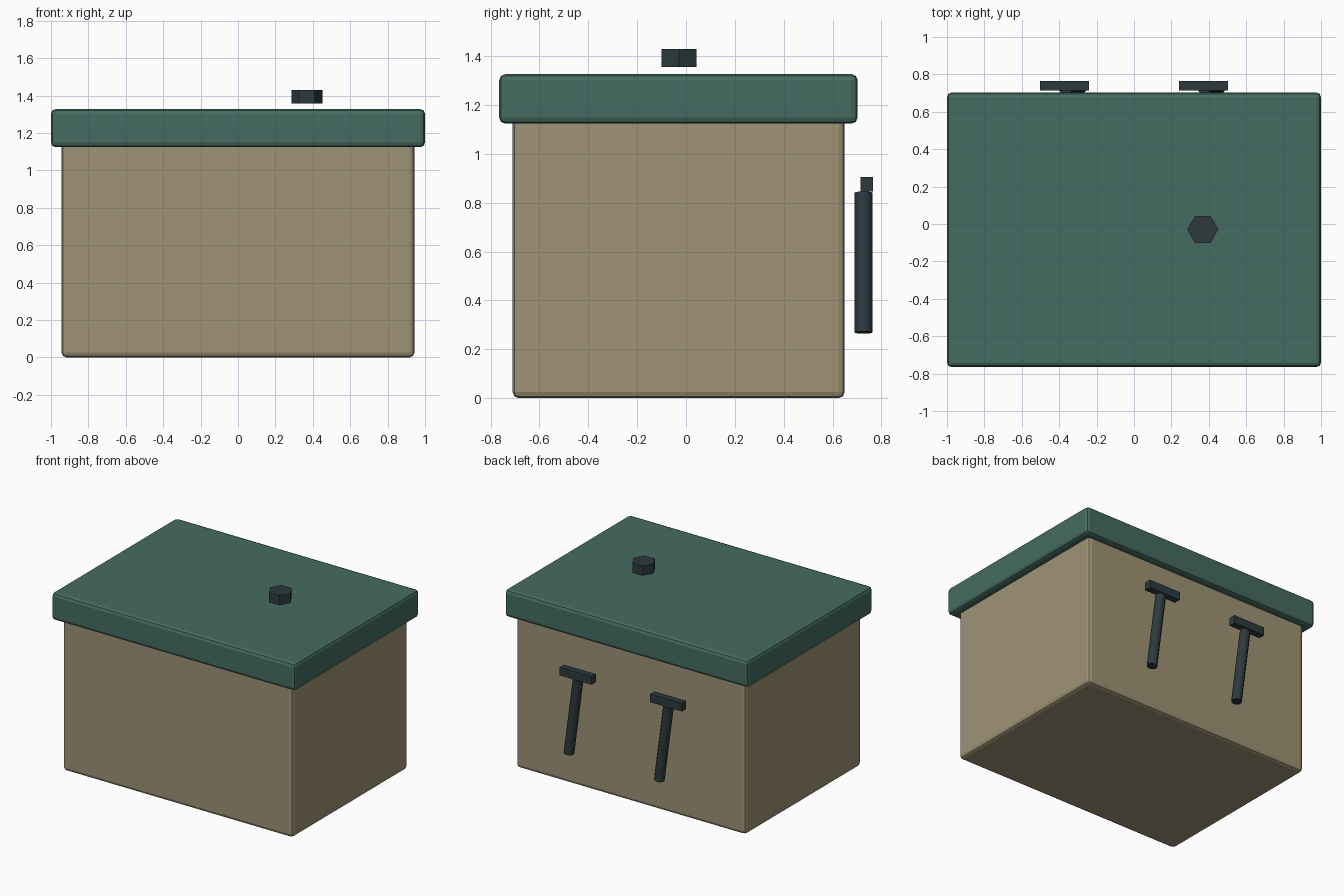
import bpy
import math

if "Cube" in bpy.data.objects:
    bpy.data.objects.remove(bpy.data.objects["Cube"])


def material(name, rgb):
    m = bpy.data.materials.new(name)
    m.diffuse_color = (*rgb, 1)
    m.use_nodes = True
    m.node_tree.nodes["Principled BSDF"].inputs["Base Color"].default_value = m.diffuse_color
    return m


TAN = material("tan", (0.35, 0.29, 0.18))
GREEN = material("green", (0.06, 0.15, 0.12))
DARK = material("dark", (0.026, 0.042, 0.048))


def finish(ob, name, mat, smooth=False):
    ob.name = name
    ob.data.materials.append(mat)
    if smooth:
        bpy.ops.object.shade_smooth_by_angle(angle=math.radians(35))
    return ob


def box(name, lo, hi, mat, bevel=0):
    bpy.ops.mesh.primitive_cube_add(size=1, location=[(a + b) / 2 for a, b in zip(lo, hi)])
    ob = bpy.context.object
    ob.scale = [b - a for a, b in zip(lo, hi)]
    bpy.ops.object.transform_apply(location=False, rotation=False, scale=True)
    if bevel:
        mod = ob.modifiers.new("rounded_edges", "BEVEL")
        mod.width = bevel
        mod.segments = 2
    return finish(ob, name, mat)


def cylinder(name, sides, radius, depth, loc, mat, rot=(0, 0, 0), smooth=False):
    bpy.ops.mesh.primitive_cylinder_add(vertices=sides, radius=radius, depth=depth,
                                        location=loc, rotation=rot)
    return finish(bpy.context.object, name, mat, smooth)


# Chest body, running up into the lid
box("body", (-0.943, -0.71, 0), (0.943, 0.65, 1.15), TAN, 0.025)

# Overhanging lid
box("lid", (-1, -0.765, 1.124), (1, 0.703, 1.327), GREEN, 0.025)

# Hexagonal knob hovering above the lid, corners towards +-x
cylinder("knob", 6, 0.083, 0.073, (0.368, -0.029, 1.393), DARK, (0, 0, math.radians(30)))

# Two leaning struts with level heads behind the body
for side, x in (("left", -0.371), ("right", 0.371)):
    cylinder(side + "_strut", 12, 0.036, 0.578, (x + 0.043, 0.727, 0.555), DARK,
             (0, math.radians(-7.6), 0), True)
    box(side + "_strut_head", (x - 0.131, 0.714, 0.846), (x + 0.131, 0.765, 0.906), DARK)
